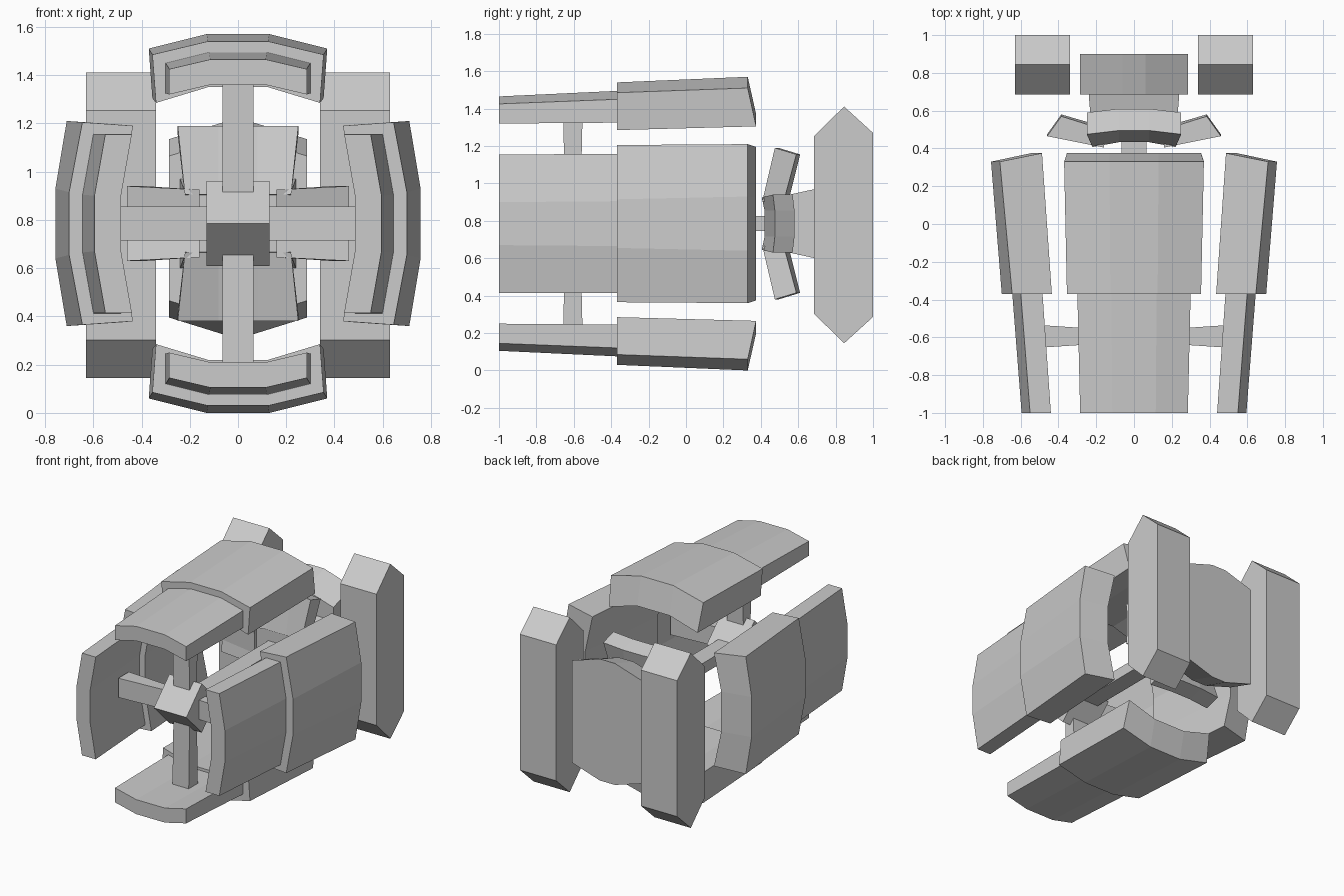
import bpy, bmesh, math
from mathutils import Matrix, Vector

cube = bpy.data.objects.get("Cube")
if cube:
    bpy.data.objects.remove(cube, do_unlink=True)

grey = bpy.data.materials.new("plain_grey")
grey.use_nodes = True
grey.diffuse_color = (0.6, 0.6, 0.6, 1)
grey.node_tree.nodes["Principled BSDF"].inputs["Base Color"].default_value = (0.6, 0.6, 0.6, 1)

AXIS = 0.785                      # height of the long central axis
TURN = {"top": 0, "left": 90, "bottom": 180, "right": 270}


def loft(name, first, last, side="top", height=AXIS):
    """Join two matching sections; points are (across, y, outward)."""
    bm = bmesh.new()
    a, b = [[bm.verts.new(p) for p in ring] for ring in (first, last)]
    n = len(a)
    for i in range(n):
        j = (i + 1) % n
        bm.faces.new((a[i], a[j], b[j], b[i]))
    for ring in (a, b):
        for i in range(n // 2 - 1):
            bm.faces.new((ring[i], ring[i + 1], ring[n - 2 - i], ring[n - 1 - i]))
    bmesh.ops.recalc_face_normals(bm, faces=bm.faces)
    spin = Matrix.Rotation(math.radians(TURN[side]), 4, "Y")
    bm.transform(Matrix.Translation((0, 0, height)) @ spin)
    mesh = bpy.data.meshes.new(name)
    bm.to_mesh(mesh)
    bm.free()
    mesh.materials.append(grey)
    obj = bpy.data.objects.new(name, mesh)
    bpy.context.collection.objects.link(obj)
    return obj


def arch(y_out, y_in, wide, mid, corner, crown, in_wide, in_corner, in_crown):
    """Bent plate section: three outer facets and three inner facets."""
    outer = [(-wide, corner), (-mid, crown), (mid, crown), (wide, corner)]
    inner = [(in_wide, in_corner), (mid, in_crown), (-mid, in_crown), (-in_wide, in_corner)]
    return [(u, y_out, r) for u, r in outer] + [(u, y_in, r) for u, r in inner]


def rect(y, w, h):
    return [(-w, y, -h), (w, y, -h), (w, y, h), (-w, y, h)]


def level(r, w, d, y):
    return [(-w, y - d, r), (w, y - d, r), (w, y + d, r), (-w, y + d, r)]


def petal(r_front, r_back, w, y_front, y_back, mid, sag):
    front = [(-w, y_front), (-mid, y_front + sag), (mid, y_front + sag), (w, y_front)]
    back = [(w, y_back), (mid, y_back + sag), (-mid, y_back + sag), (-w, y_back)]
    return [(u, y, r_front) for u, y in front] + [(u, y, r_back) for u, y in back]


for side in TURN:
    if side in ("top", "bottom"):
        # armour shells above and below
        loft(side + "_rear_shell",
             arch(-0.37, -0.37, 0.355, 0.125, 0.70, 0.755, 0.34, 0.50, 0.565),
             arch(0.33, 0.375, 0.37, 0.13, 0.725, 0.785, 0.355, 0.52, 0.585), side)
        loft(side + "_front_shell",
             arch(-1, -1, 0.285, 0.115, 0.64, 0.68, 0.285, 0.535, 0.575),
             arch(-0.36, -0.36, 0.30, 0.12, 0.665, 0.71, 0.30, 0.54, 0.585), side)
        # spoke and nozzle petal
        loft(side + "_spoke", level(0.05, 0.065, 0.04, -0.605),
             level(0.58, 0.065, 0.052, -0.605), side)
        loft(side + "_petal", petal(0.12, 0.11, 0.22, 0.408, 0.52, 0.08, 0.025),
             petal(0.405, 0.37, 0.25, 0.475, 0.59, 0.08, 0.02), side)
    else:
        # armour shells on the flanks
        loft(side + "_rear_shell",
             arch(-0.37, -0.37, 0.42, 0.13, 0.645, 0.70, 0.405, 0.435, 0.485),
             arch(0.33, 0.375, 0.425, 0.145, 0.71, 0.757, 0.41, 0.487, 0.545), side)
        loft(side + "_front_shell",
             arch(-1, -1, 0.37, 0.115, 0.55, 0.595, 0.37, 0.44, 0.485),
             arch(-0.36, -0.36, 0.372, 0.12, 0.60, 0.645, 0.372, 0.485, 0.53), side)
        loft(side + "_spoke", level(0.05, 0.07, 0.03, -0.595),
             level(0.50, 0.07, 0.06, -0.595), side)
        loft(side + "_petal", petal(0.16, 0.16, 0.14, 0.405, 0.50, 0.07, 0.015),
             petal(0.46, 0.385, 0.155, 0.465, 0.57, 0.07, 0.01), side)

# diamond-set hub block where the spokes meet
loft("hub_block",
     [(-0.13, -0.777, 0), (-0.13, -0.6, 0.177), (-0.13, -0.423, 0), (-0.13, -0.6, -0.177)],
     [(0.13, -0.777, 0), (0.13, -0.6, 0.177), (0.13, -0.423, 0), (0.13, -0.6, -0.177)])

# long shaft and the flared neck behind it
loft("central_shaft", rect(-0.6, 0.065, 0.04), rect(0.46, 0.065, 0.04))
loft("neck", rect(0.44, 0.22, 0.13), rect(0.69, 0.24, 0.185))


# rear body between the pods
def body_ring(y, edge, crown):
    half = [(-0.285, edge), (-0.06, crown), (0.06, crown), (0.285, edge)]
    return [(x, y, z) for x, z in half] + [(x, y, -z) for x, z in reversed(half)]


loft("rear_body", body_ring(0.685, 0.30, 0.37), body_ring(0.9, 0.37, 0.44), height=0.765)

# hexagonal rear pods
pod = [(0.685, 0.475), (0.845, 0.633), (1.0, 0.492), (1.0, -0.492), (0.845, -0.633), (0.685, -0.475)]
for name, sign in (("left", 1), ("right", -1)):
    loft(name + "_pod", [(sign * 0.34, y, z) for y, z in pod],
         [(sign * 0.63, y, z) for y, z in pod], height=0.778)
